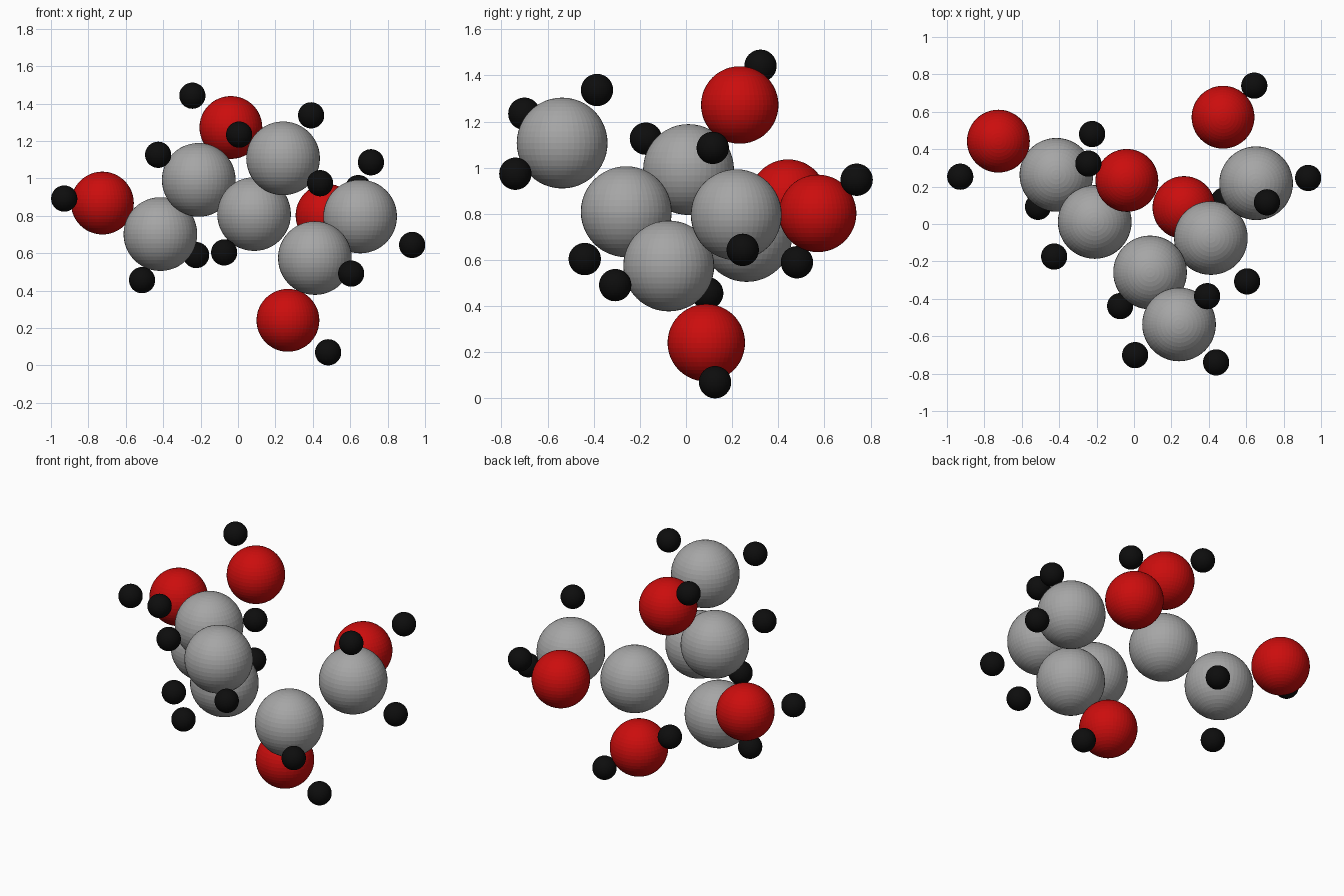
import bpy
from mathutils import Vector


def material(name, color):
    m = bpy.data.materials.new(name)
    m.diffuse_color = color
    return m


def ball_mesh(name, radius, mat):
    """Make one finely divided ball mesh to be shared by all atoms of a kind."""
    bpy.ops.mesh.primitive_uv_sphere_add(segments=48, ring_count=24, radius=radius)
    ob = bpy.context.object
    mesh = ob.data
    mesh.name = name
    mesh.materials.append(mat)
    bpy.data.objects.remove(ob)
    return mesh


def place(name, mesh, centres):
    for i, c in enumerate(centres, 1):
        ob = bpy.data.objects.new(f"{name}_{i}", mesh)
        ob.location = Vector(c) + Vector((0.003, -0.002, -0.004))
        bpy.context.collection.objects.link(ob)


# Large grey carbon balls: five-atom chain, then the side branch
grey = material("grey", (0.38, 0.38, 0.38, 1))
place("carbon_atom", ball_mesh("carbon_ball", 0.197, grey), [
    (-0.418, 0.265, 0.706), (-0.213, 0.013, 0.996), (0.083, -0.257, 0.813),
    (0.408, -0.073, 0.578), (0.65, 0.22, 0.80), (0.238, -0.535, 1.111)])

# Medium red oxygen balls
red = material("red", (0.6, 0.004, 0.004, 1))
place("oxygen_atom", ball_mesh("oxygen_ball", 0.168, red), [
    (-0.728, 0.445, 0.872), (-0.041, 0.235, 1.276),
    (0.264, 0.09, 0.245), (0.473, 0.573, 0.806)])

# Small black hydrogen balls
black = material("black", (0.004, 0.004, 0.004, 1))
place("hydrogen_atom", ball_mesh("hydrogen_ball", 0.07, black), [
    (-0.227, 0.483, 0.594), (-0.516, 0.094, 0.46),                       # chain start
    (-0.43, -0.172, 1.13), (-0.077, -0.437, 0.608), (0.602, -0.305, 0.495),  # chain middle
    (0.708, 0.118, 1.09), (0.928, 0.248, 0.648),                         # chain end
    (0.003, -0.699, 1.238), (0.388, -0.384, 1.341), (0.436, -0.738, 0.978),  # branch
    (-0.932, 0.255, 0.896), (-0.247, 0.325, 1.446),                      # on oxygens
    (0.479, 0.128, 0.074), (0.64, 0.742, 0.952)])
